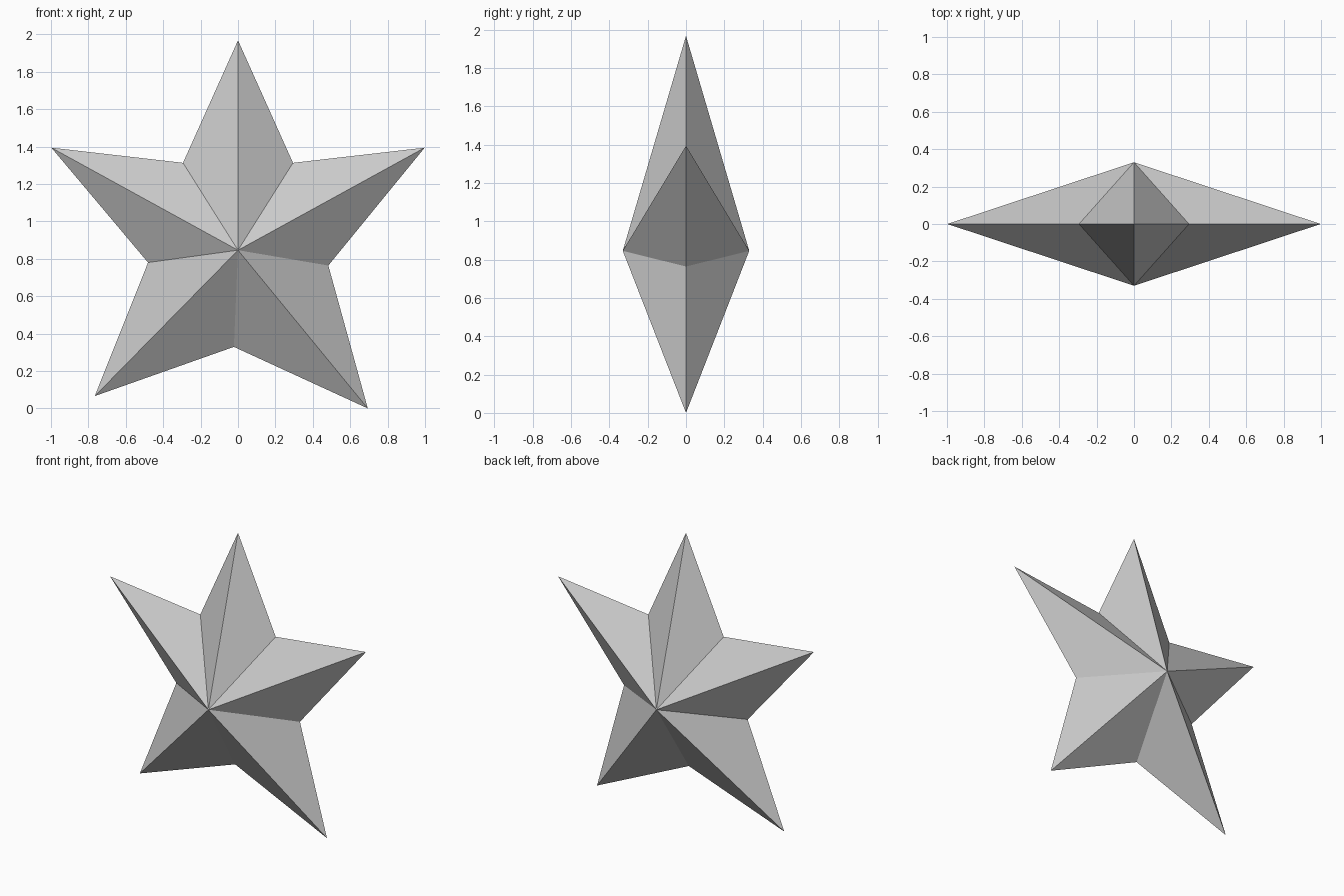
import bpy
import bmesh

if "Cube" in bpy.data.objects:
    bpy.data.objects.remove(bpy.data.objects["Cube"])

# Star outline in the x-z plane, alternating tips and notches (one lower leg is a little longer)
OUTLINE = [(0, 1.968), (0.294, 1.313), (0.998, 1.394), (0.483, 0.764),
           (0.694, 0.0), (-0.022, 0.329), (-0.766, 0.066), (-0.481, 0.78),
           (-0.998, 1.394), (-0.294, 1.313)]
CENTRE_Z = 0.846
DEPTH = 0.33

bm = bmesh.new()
rim = [bm.verts.new((x, 0, z)) for x, z in OUTLINE]

# Front and back peaks, each fanned out to the shared rim
for y in (-DEPTH, DEPTH):
    peak = bm.verts.new((0, y, CENTRE_Z))
    for a, b in zip(rim, rim[1:] + rim[:1]):
        bm.faces.new((a, b, peak))
bmesh.ops.recalc_face_normals(bm, faces=bm.faces)

mesh = bpy.data.meshes.new("star")
bm.to_mesh(mesh)
bm.free()
star = bpy.data.objects.new("star", mesh)
bpy.context.collection.objects.link(star)
